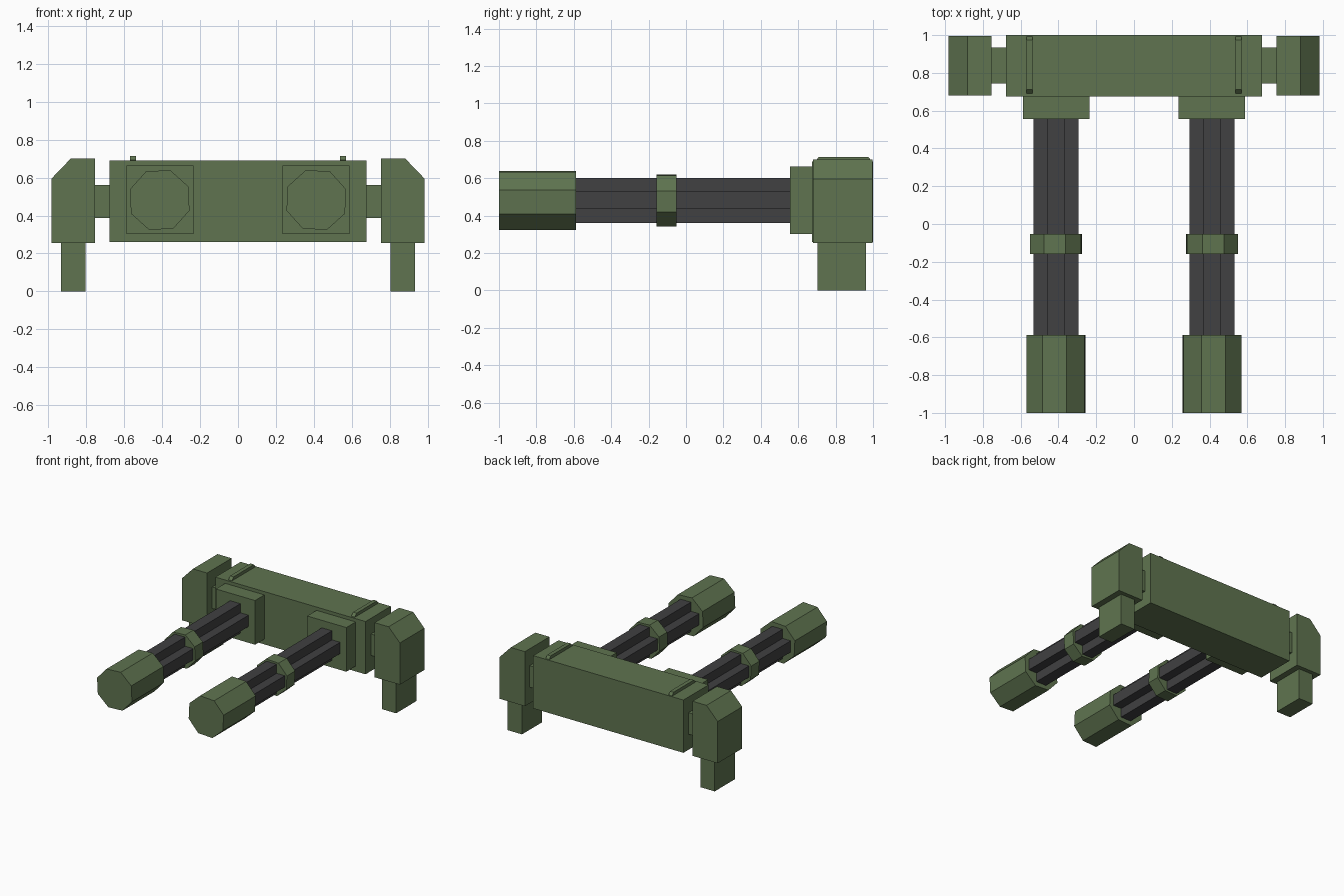
import bpy, bmesh, math

if "Cube" in bpy.data.objects:
    bpy.data.objects.remove(bpy.data.objects["Cube"])


def material(name, rgb):
    m = bpy.data.materials.new(name)
    m.diffuse_color = (*rgb, 1)
    m.use_nodes = True
    m.node_tree.nodes["Principled BSDF"].inputs["Base Color"].default_value = m.diffuse_color
    return m


GREEN = material("green_paint", (0.115, 0.175, 0.08))
DARK = material("dark_metal", (0.052, 0.052, 0.054))


def prism(name, pts, axis, lo, hi, mat=GREEN):
    """Extrude a 2D profile along x (points are y,z) or y (points are x,z)."""
    place = {"x": lambda p, d: (d, p[0], p[1]), "y": lambda p, d: (p[0], d, p[1])}[axis]
    bm = bmesh.new()
    a = [bm.verts.new(place(p, lo)) for p in pts]
    b = [bm.verts.new(place(p, hi)) for p in pts]
    bm.faces.new(a)
    bm.faces.new(b[::-1])
    for i in range(len(pts)):
        j = (i + 1) % len(pts)
        bm.faces.new((a[i], b[i], b[j], a[j]))
    bmesh.ops.recalc_face_normals(bm, faces=bm.faces)
    me = bpy.data.meshes.new(name)
    bm.to_mesh(me)
    bm.free()
    me.materials.append(mat)
    ob = bpy.data.objects.new(name, me)
    bpy.context.collection.objects.link(ob)
    return ob


def box(name, x, y, z):
    return prism(name, [(x[0], z[0]), (x[1], z[0]), (x[1], z[1]), (x[0], z[1])], "y", *y)


def mirrored(ob):
    """Repeat a right-hand part on the left."""
    m = ob.modifiers.new("Mirror", "MIRROR")
    m.use_axis = (True, False, False)
    return ob


CX, CZ = 0.413, 0.482  # barrel axis


def octagon(r):
    angles = [math.radians(22.5 - 3 + 45 * i) for i in range(8)]
    return [(CX + r * math.cos(a), CZ + r * math.sin(a)) for a in angles]


def plus(r, w):
    p = [(r, -w), (r, w), (w, w), (w, r), (-w, r), (-w, w),
         (-r, w), (-r, -w), (-w, -w), (-w, -r), (w, -r), (w, -w)]
    return [(CX + x, CZ + z) for x, z in p]


# Central housing with two raised strips on top
box("housing", (-0.677, 0.677), (0.675, 1.0), (0.26, 0.69))
mirrored(prism("top_strip", [(0.69, 0.68), (0.69, 0.692), (0.712, 0.715), (0.975, 0.715),
                             (0.992, 0.692), (0.992, 0.68)], "x", 0.538, 0.57))

# Side mounts: pivot, chamfered bracket and foot
mirrored(box("pivot", (0.66, 0.77), (0.745, 0.935), (0.387, 0.562)))
mirrored(prism("side_bracket", [(0.755, 0.255), (0.983, 0.255), (0.983, 0.595),
                                (0.882, 0.70), (0.755, 0.70)], "y", 0.68, 0.996))
mirrored(box("foot", (0.804, 0.933), (0.703, 0.963), (0.0, 0.27)))

# Twin barrels: base block, fluted barrel, collar and muzzle
mirrored(box("barrel_base", (0.235, 0.588), (0.555, 0.69), (0.303, 0.663)))
mirrored(prism("barrel", plus(0.12, 0.046), "y", -0.62, 0.57, DARK))
mirrored(prism("collar", octagon(0.147), "y", -0.158, -0.052))
mirrored(prism("muzzle", octagon(0.167), "y", -1.0, -0.587))
